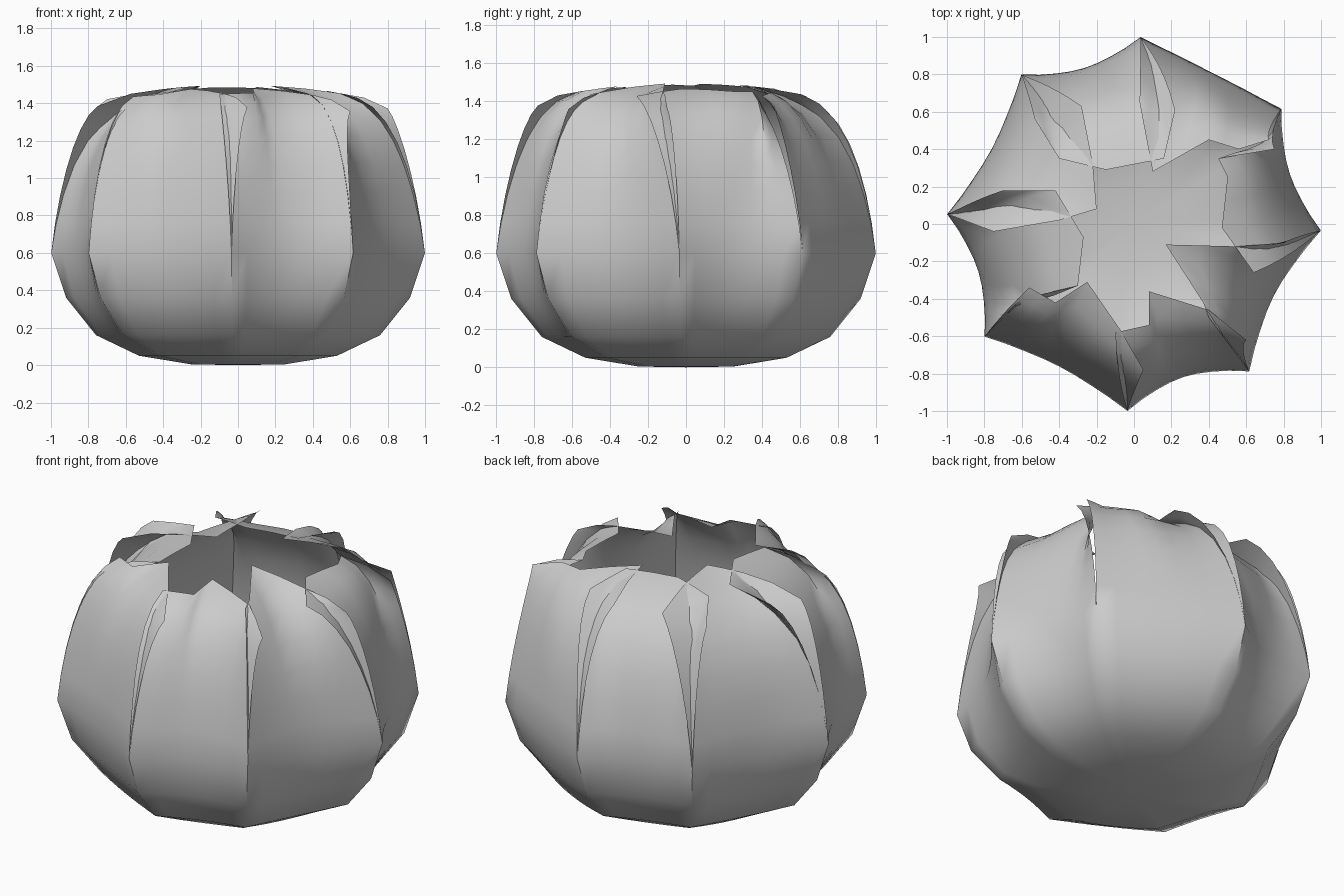
import bpy, bmesh, math
from mathutils import Vector

if "Cube" in bpy.data.objects:
    bpy.data.objects.remove(bpy.data.objects["Cube"])

# Angles (degrees) of the sharp ridges where neighbouring petals meet
RIDGES = [38, 88, 127, 177, 217, 268, 308, 358]

# How far each petal is hollowed between its ridges
HOLLOWS = [.09, .125, .14, .13, .14, .14, .16, .125]

# Top rim of each petal, seen from above, counter-clockwise
RIMS = [
    [(.72, .45), (.56, .40), (.40, .45), (.10, .28), (.03, .65)],
    [(.22, .61), (.16, .35), (-.15, .29), (-.40, .35), (-.53, .56)],
    [(-.28, .63), (-.22, .32), (-.20, .08), (-.40, .02), (-.75, -.04)],
    [(-.70, .18), (-.42, .18), (-.27, -.07), (-.30, -.33), (-.60, -.40)],
    [(-.56, -.34), (-.42, -.42), (-.25, -.31), (-.07, -.57), (.05, -.78)],
    [(-.10, -.58), (.08, -.54), (.08, -.36), (.40, -.46), (.60, -.62)],
    [(.40, -.50), (.37, -.42), (.17, -.11), (.55, -.12), (.80, -.10)],
    [(.64, -.26), (.47, -.02), (.50, .25), (.45, .35), (.75, .40)],
]

# Lower cup profile: radius, height, share of the full hollow
CUP = [(0, 0, 0), (.25, .004, .3), (.53, .05, .4), (.76, .16, .6),
       (.92, .36, .8), (1.0, .60, 1)]
COLS, ROWS = 8, 7


def rim_point(rim, u):
    k = min(int(u * 4), 3)
    p = Vector(rim[k]).lerp(Vector(rim[k + 1]), u * 4 - k)
    z = 1.5 - .15 * p.length_squared
    return Vector((p.x, p.y, z - (.03 if u == 1 else 0)))


def petal_column(a0, a1, rim, hollow, u):
    """Points from the base centre up to the rim."""
    a = math.radians(a0 + (a1 - a0) * u)
    out = Vector((math.cos(a), math.sin(a), 0))
    dip = hollow * math.sin(math.pi * u) ** .8 if 0 < u < 1 else 0
    end = rim_point(rim, u)
    end_out = Vector((end.x, end.y, 0)).normalized()

    def point(radius, z, share, lean=0):
        p = out.lerp(end_out, lean).normalized() * radius * (1 - dip * share)
        return p + Vector((0, 0, z))

    pts = [point(*c) for c in CUP]
    b0 = pts[-1]
    b1 = point(.96, .97, 1, .1)
    b2 = point(.86, end.z - .07, .8, .5)
    for i in range(1, ROWS + 1):
        t = i / ROWS
        s = 1 - t
        pts.append(b0 * s**3 + b1 * 3*s*s*t + b2 * 3*s*t*t + end * t**3)
    return pts


bm = bmesh.new()
for i, rim in enumerate(RIMS):
    a0 = RIDGES[i]
    a1 = RIDGES[(i + 1) % 8] + (360 if i == 7 else 0)
    grid = [[bm.verts.new(p) for p in petal_column(a0, a1, rim, HOLLOWS[i], c / COLS)]
            for c in range(COLS + 1)]
    for left, right in zip(grid, grid[1:]):
        for r in range(len(left) - 1):
            if r == 0:
                bm.faces.new((left[0], right[1], left[1]))
            else:
                bm.faces.new((left[r], right[r], right[r + 1], left[r + 1]))

# Join the petals along the lower ridges and at the base
bmesh.ops.remove_doubles(bm, verts=bm.verts[:], dist=.0005)
mesh = bpy.data.meshes.new("petal_bowl")
bm.to_mesh(mesh)
bm.free()

bowl = bpy.data.objects.new("petal_bowl", mesh)
bpy.context.collection.objects.link(bowl)
grey = bpy.data.materials.new("plain grey")
grey.diffuse_color = (.6, .6, .6, 1)
grey.use_nodes = True
grey.node_tree.nodes["Principled BSDF"].inputs["Base Color"].default_value = grey.diffuse_color
mesh.materials.append(grey)

bpy.context.view_layer.objects.active = bowl
bowl.select_set(True)
bpy.ops.object.shade_smooth_by_angle(angle=math.radians(55))
